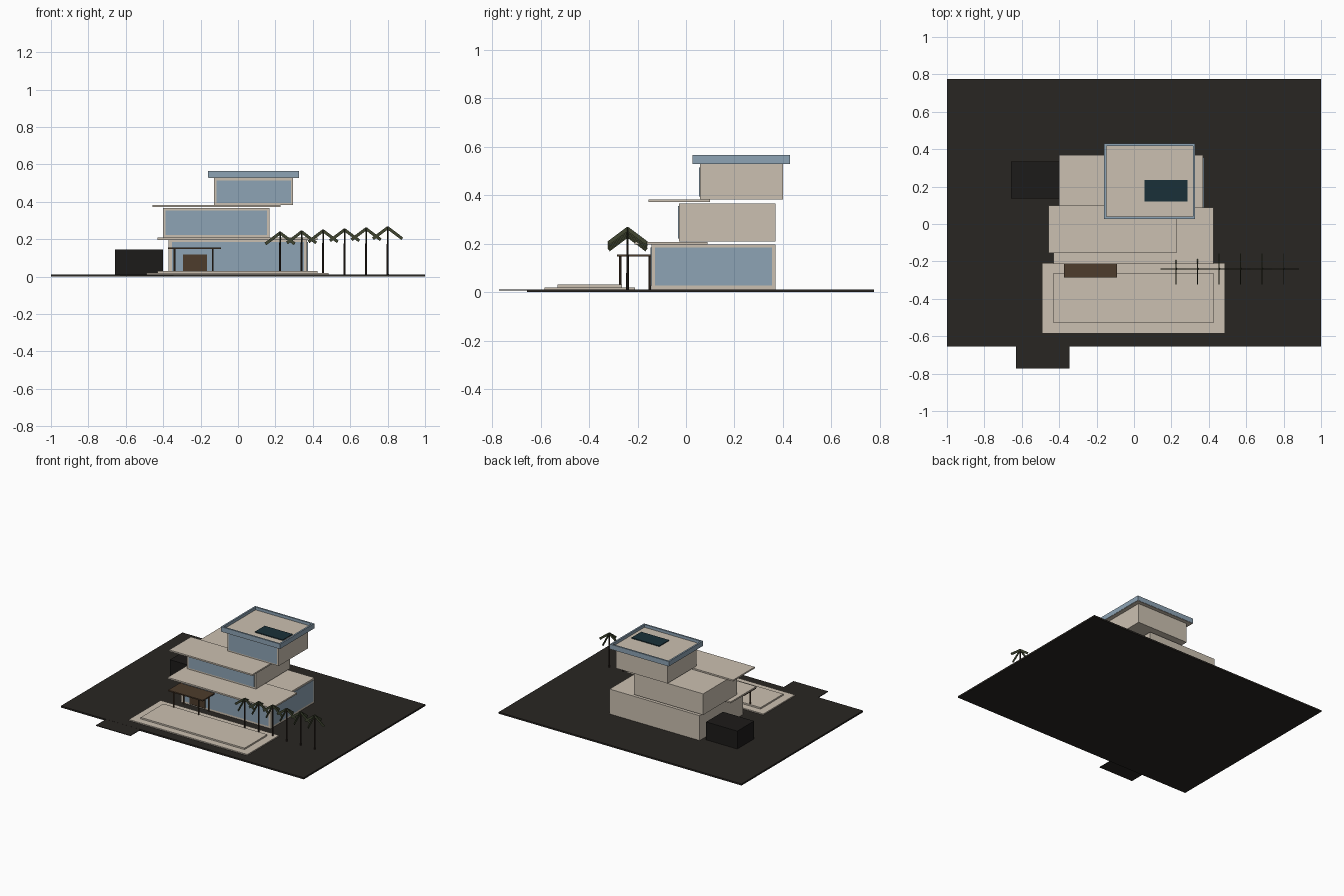
import bpy, math
from mathutils import Matrix, Vector

if "Cube" in bpy.data.objects:
    bpy.data.objects.remove(bpy.data.objects["Cube"])


def material(name, r, g, b):
    m = bpy.data.materials.new(name)
    m.diffuse_color = (r, g, b, 1)
    m.use_nodes = True
    m.node_tree.nodes["Principled BSDF"].inputs["Base Color"].default_value = m.diffuse_color
    return m


SOIL = material("soil", 0.022, 0.019, 0.016)
STONE = material("stone", 0.60, 0.53, 0.44)
GLASS = material("glass", 0.27, 0.37, 0.46)
WOOD = material("wood", 0.075, 0.045, 0.025)
DARK = material("dark_metal", 0.012, 0.011, 0.010)
TEAL = material("solar_teal", 0.01, 0.03, 0.04)
LEAF = material("leaf", 0.05, 0.06, 0.03)
BARK = material("bark", 0.03, 0.02, 0.015)


def mesh_object(name, verts, faces, mat):
    me = bpy.data.meshes.new(name)
    me.from_pydata(verts, [], faces)
    me.materials.append(mat)
    ob = bpy.data.objects.new(name, me)
    bpy.context.collection.objects.link(ob)
    return ob


FACES = [(0, 1, 3, 2), (4, 6, 7, 5), (0, 4, 5, 1), (2, 3, 7, 6), (0, 2, 6, 4), (1, 5, 7, 3)]


def box(name, xs, ys, zs, mat):
    return mesh_object(name, [(x, y, z) for x in xs for y in ys for z in zs], FACES, mat)


def post(name, x, y, z0, z1, r0, r1, mat, sides=8):
    bpy.ops.mesh.primitive_cone_add(vertices=sides, radius1=r0, radius2=r1, depth=z1 - z0,
                                    location=(x, y, (z0 + z1) / 2))
    ob = bpy.context.object
    ob.name = name
    ob.data.materials.append(mat)
    return ob


# Site
box("ground", (-1, 1), (-0.655, 0.775), (0, 0.012), SOIL)
box("driveway", (-0.63, -0.345), (-0.772, -0.60), (0.007, 0.0115), SOIL)
box("terrace", (-0.49, 0.485), (-0.583, -0.21), (0.012, 0.02), STONE)
box("terrace_step", (-0.43, 0.425), (-0.53, -0.263), (0.02, 0.031), STONE)

# Three stacked storeys
box("ground_floor", (-0.372, 0.37), (-0.142, 0.37), (0.012, 0.197), STONE)
box("middle_floor", (-0.40, 0.168), (-0.028, 0.37), (0.21, 0.367), STONE)
box("top_floor", (-0.128, 0.295), (0.057, 0.40), (0.383, 0.528), STONE)

# Cantilevered slabs
box("lower_slab", (-0.43, 0.425), (-0.213, 0.088), (0.197, 0.208), STONE)
box("upper_slab", (-0.458, 0.227), (-0.155, 0.10), (0.372, 0.383), STONE)

# Window walls
box("ground_front_window", (-0.352, 0.352), (-0.146, -0.14), (0.028, 0.185), GLASS)
box("ground_side_window", (0.366, 0.374), (-0.128, 0.355), (0.028, 0.185), GLASS)
box("middle_front_window", (-0.387, 0.155), (-0.032, -0.026), (0.222, 0.355), GLASS)
box("top_front_window", (-0.115, 0.283), (0.053, 0.059), (0.394, 0.515), GLASS)

# Roof with glass parapet and panel
X, Y, Z, T = (-0.16, 0.327), (0.027, 0.43), (0.53, 0.566), 0.012
box("roof", (X[0] + 0.002, X[1] - 0.002), (Y[0] + 0.002, Y[1] - 0.002), (0.528, 0.545), STONE)
box("parapet_front", X, (Y[0], Y[0] + T), Z, GLASS)
box("parapet_back", X, (Y[1] - T, Y[1]), Z, GLASS)
box("parapet_left", (X[0], X[0] + T), (Y[0] + T, Y[1] - T), Z, GLASS)
box("parapet_right", (X[1] - T, X[1]), (Y[0] + T, Y[1] - T), Z, GLASS)
box("roof_panel", (0.055, 0.285), (0.12, 0.235), (0.545, 0.551), TEAL)

# Garage, entrance door and porch
box("garage", (-0.657, -0.40), (0.137, 0.335), (0.012, 0.145), DARK)
box("door", (-0.295, -0.165), (-0.151, -0.145), (0.022, 0.118), WOOD)
box("porch_roof", (-0.375, -0.09), (-0.285, -0.143), (0.147, 0.156), WOOD)
for i, x in enumerate((-0.34, -0.135)):
    for j, y in enumerate((-0.271, -0.15)):
        post(f"porch_post_{i}{j}", x, y, 0.012, 0.148, 0.005, 0.005, WOOD)

# Row of palms with four drooping blade fronds each
for i in range(6):
    x, y, top = 0.225 + 0.115 * i, -0.241, 0.234 + 0.0055 * i
    post(f"palm_trunk_{i}", x, y, 0.012, top, 0.006, 0.004, BARK)
    for k in range(4):
        ob = box(f"palm_frond_{i}{k}", (-0.002, 0.098), (-0.002, 0.002), (-0.008, 0.008), LEAF)
        ob.matrix_world = (Matrix.Translation(Vector((x, y, top)))
                           @ Matrix.Rotation(k * math.pi / 2, 4, 'Z')
                           @ Matrix.Rotation(math.radians(37), 4, 'Y'))
